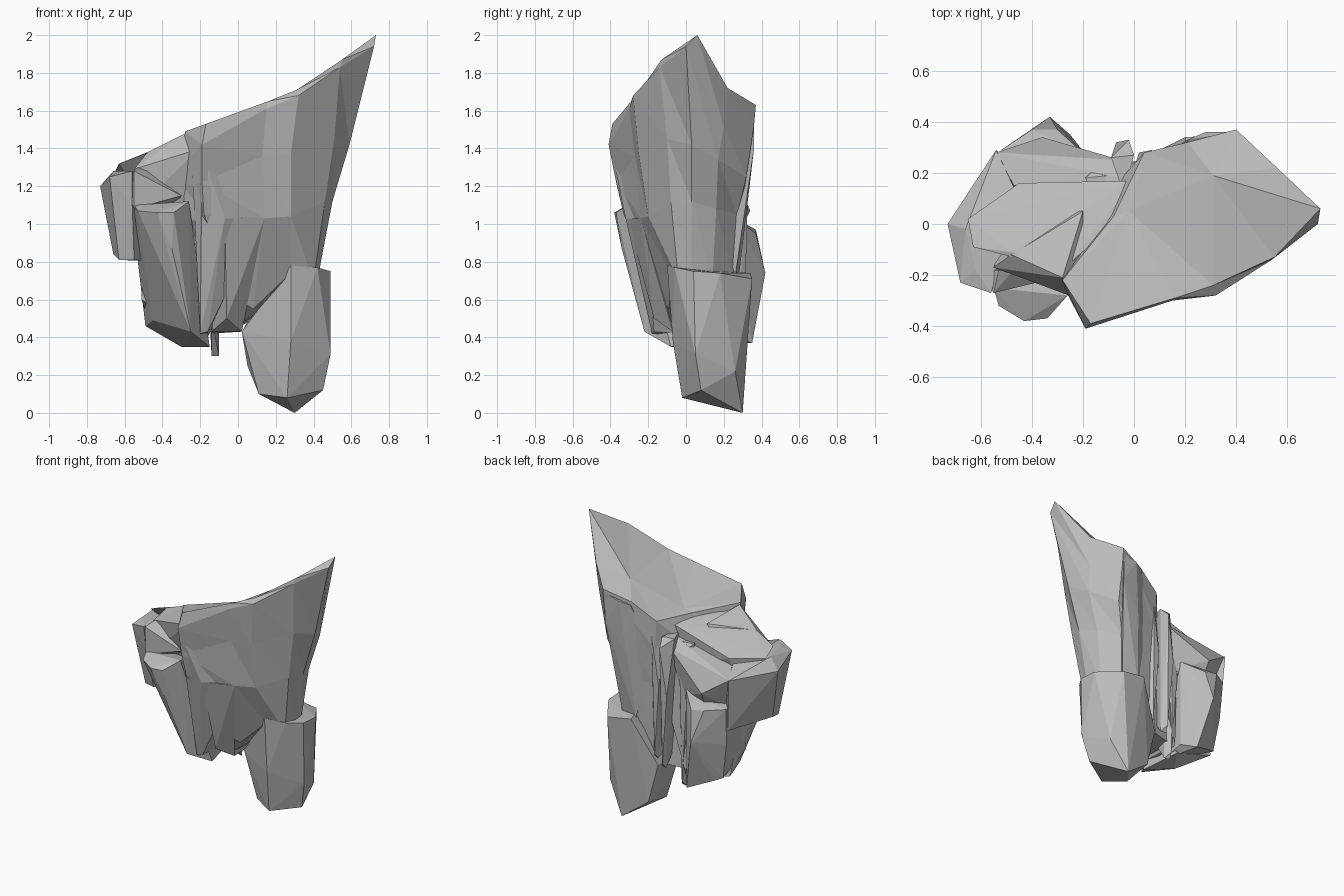
import bpy
import bmesh
from mathutils import Vector

UNIT = 0.01  # coordinates below are in hundredths

default_cube = bpy.data.objects.get("Cube")
if default_cube:
    bpy.data.objects.remove(default_cube, do_unlink=True)


def make_material(name, colour):
    material = bpy.data.materials.new(name)
    material.use_nodes = True
    material.diffuse_color = colour
    shader = material.node_tree.nodes["Principled BSDF"]
    shader.inputs["Base Color"].default_value = colour
    shader.inputs["Roughness"].default_value = 0.9
    return material


stone = make_material("grey stone", (0.5, 0.5, 0.5, 1))


def finish(name, bm):
    """Turn the working mesh into a flat shaded stone object."""
    bmesh.ops.recalc_face_normals(bm, faces=bm.faces)
    mesh = bpy.data.meshes.new(name)
    bm.to_mesh(mesh)
    bm.free()
    mesh.materials.append(stone)
    rock = bpy.data.objects.new(name, mesh)
    bpy.context.collection.objects.link(rock)


def chunk(name, *corners):
    """A faceted boulder wrapped tightly around its corner points."""
    bm = bmesh.new()
    for corner in corners:
        bm.verts.new(Vector(corner) * UNIT)
    hull = bmesh.ops.convex_hull(bm, input=bm.verts)
    spare = [v for v in hull["geom_interior"] if isinstance(v, bmesh.types.BMVert)]
    bmesh.ops.delete(bm, geom=spare, context="VERTS")
    finish(name, bm)


def crag(name, rings, crease):
    """Stacked rings of equal length, fanned on top towards the crease points."""
    bm = bmesh.new()
    loops = [[bm.verts.new(Vector(p) * UNIT) for p in ring] for ring in rings]
    count = len(loops[0])
    for upper, lower in zip(loops, loops[1:]):
        for i in range(count):
            j = (i + 1) % count
            bm.faces.new((upper[i], lower[i], lower[j]))
            bm.faces.new((upper[i], lower[j], upper[j]))
    tops = [bm.verts.new(Vector(p) * UNIT) for p in crease]
    rim_verts = loops[0]
    hubs = []
    for i in range(count):
        middle = (rim_verts[i].co + rim_verts[(i + 1) % count].co) / 2
        hubs.append(min(tops, key=lambda v: (v.co - middle).length))
    for i in range(count):
        bm.faces.new((hubs[i], rim_verts[i], rim_verts[(i + 1) % count]))
        if hubs[i] != hubs[i - 1]:
            bm.faces.new((hubs[i - 1], rim_verts[i], hubs[i]))
    bm.faces.new(loops[-1])
    finish(name, bm)


# Leaning crown: sharp rim, overhanging flank, narrow waist, neck sunk in the foot
rim = [(-17, -39, 153), (16, -29, 165), (31, -24, 171), (55, -13, 187), (73, 6, 200),
       (56, 22, 172), (40, 37, 163), (21, 32, 157), (4, 28, 146), (-8, 3, 146), (-28, -22, 149)]
flank = [(-19, -41, 142), (15, -30, 161), (32, -28, 168), (54, -14, 183), (72, 0, 194),
         (55, 20, 152), (40, 36, 152), (21, 32, 145), (5, 28, 125), (-12, 10, 125), (-30, -20, 130)]
belly = [(-19, -37, 122), (13, -27, 136), (28, -25, 137), (51, -10, 145), (59, 3, 142),
         (53, 17, 134), (40, 32, 125), (21, 30, 120), (5, 27, 115), (-14, 10, 115), (-29, -20, 120)]
waist = [(-18, -33, 105), (14, -24, 103), (28, -20, 104), (46, -8, 112), (50, 3, 112),
         (45, 16, 108), (33, 27, 105), (20, 28, 100), (5, 26, 100), (-15, 10, 100), (-28, -20, 100)]
neck = [(0, -13, 60), (8, -9, 55), (28, -8, 74), (40, -4, 70), (42, 3, 70),
        (40, 14, 70), (30, 25, 70), (18, 26, 60), (5, 24, 48), (0, 10, 45), (0, -8, 45)]
crag("leaning_crown", [rim, flank, belly, waist, neck], [(-2, 5, 148), (31, 19, 166)])

# Tapered shaft under the crown, split by a shallow front groove
chunk("central_shaft",
      (-19, -39, 138), (-24, -30, 125), (-7, -32, 103), (13, -21, 103), (5, 25, 110),
      (-20, 20, 120), (-20, -18, 42), (-16, -17, 43), (-16, 23, 40))
chunk("shaft_front_rib",
      (-7, -31, 103), (14, -24, 103), (8, 22, 105), (-6, -17, 50),
      (2, -7, 43), (-14, -5, 43), (1, 23, 43), (-14, 20, 42))

# Separate foot boulder
chunk("foot_boulder",
      (28, -10, 78), (42, -6, 77), (49, 4, 75), (49, 18, 74), (38, 35, 71),
      (20, 34, 74), (14, 0, 60), (2, 4, 43), (4, 26, 42), (5, 12, 25),
      (49, 5, 31), (28, -7, 38), (26, -2, 8), (45, 8, 12), (30, 30, 0),
      (11, 6, 10), (11, 27, 14), (42, 26, 22))

# Front left column with a flat ledge on top, tapering down and back
chunk("front_column",
      (-55, -25, 110), (-53, -32, 107), (-43, -38, 106), (-34, -37, 106),
      (-26, -28, 112), (-35, -34, 87), (-52, 5, 105), (-25, 5, 105),
      (-49, 20, 46), (-45, 3, 49), (-25, -22, 43), (-15, -8, 35),
      (-30, 6, 35), (-53, 2, 80), (-20, 20, 37))

# Broken block above the ledge, leaving a notch between
chunk("upper_block",
      (-55, -17, 129), (-48, -12, 138), (-27, -22, 137), (-28, -21, 148),
      (-20, -30, 140), (-54, -14, 108), (-27, -18, 108), (-20, 5, 142), (-45, 5, 110))
chunk("notch_lip",
      (-55, -27, 128), (-53, -18, 130), (-48, -19, 128), (-55, -26, 108),
      (-52, -16, 108), (-60, -18, 120), (-30, -21, 115), (-32, -14, 110))

# Outer left shoulder
chunk("left_shoulder",
      (-73, 0, 120), (-68, -23, 125), (-56, -27, 128), (-62, -18, 128),
      (-66, -2, 128), (-66, -4, 84), (-63, -15, 81), (-55, -17, 81),
      (-56, -24, 110), (-54, 29, 119), (-52, 27, 82), (-45, 10, 125), (-40, 15, 80))

# Stepped shelves behind the crown
chunk("upper_shelf",
      (-65, 2, 128), (-63, -9, 132), (-48, -11, 138), (-45, 16, 128), (-11, 15, 138),
      (0, 17, 142), (-8, 0, 144), (-28, -18, 145), (-50, 10, 110), (0, 15, 110))
chunk("lower_shelf",
      (-54, 28, 119), (-47, 15, 123), (-36, 34, 107), (-17, 23, 122), (-5, 25, 128),
      (0, 17, 135), (-50, 20, 95), (-35, 28, 95), (-12, 22, 95))

# Rear left boulder
chunk("rear_boulder",
      (-52, 29, 98), (-40, 37, 97), (-30, 37, 95), (-18, 26, 103), (-33, 42, 74),
      (-51, 27, 72), (-25, 35, 37), (-42, 28, 44), (-19, 25, 41), (-47, 25, 46),
      (-51, 5, 60), (-20, 5, 38), (-50, 5, 100))

# Thin upright fins along the back
fins = {"inner": (-14, 24, 132, 30), "middle": (-4, 32, 136, 43), "outer": (5, 28, 140, 46)}
for label, (x, y, top, low) in fins.items():
    chunk(label + "_rear_fin",
          (x - 5, y - 6, top), (x + 4, y - 5, top), (x + 2, y + 1, top - 6),
          (x - 3, y, top - 40), (x, y - 4, low), (x + 4, y - 5, low),
          (x + 1, y - 1, low + 4), (x, y - 20, low + 20), (x, y - 20, top))

# Broad rib on the rear right
chunk("rear_rib",
      (21, 33, 155), (28, 36, 157), (39, 36, 160), (39, 36, 140), (24, 33, 120),
      (36, 31, 112), (20, 28, 72), (32, 26, 72), (25, 10, 140), (10, 26, 125))
